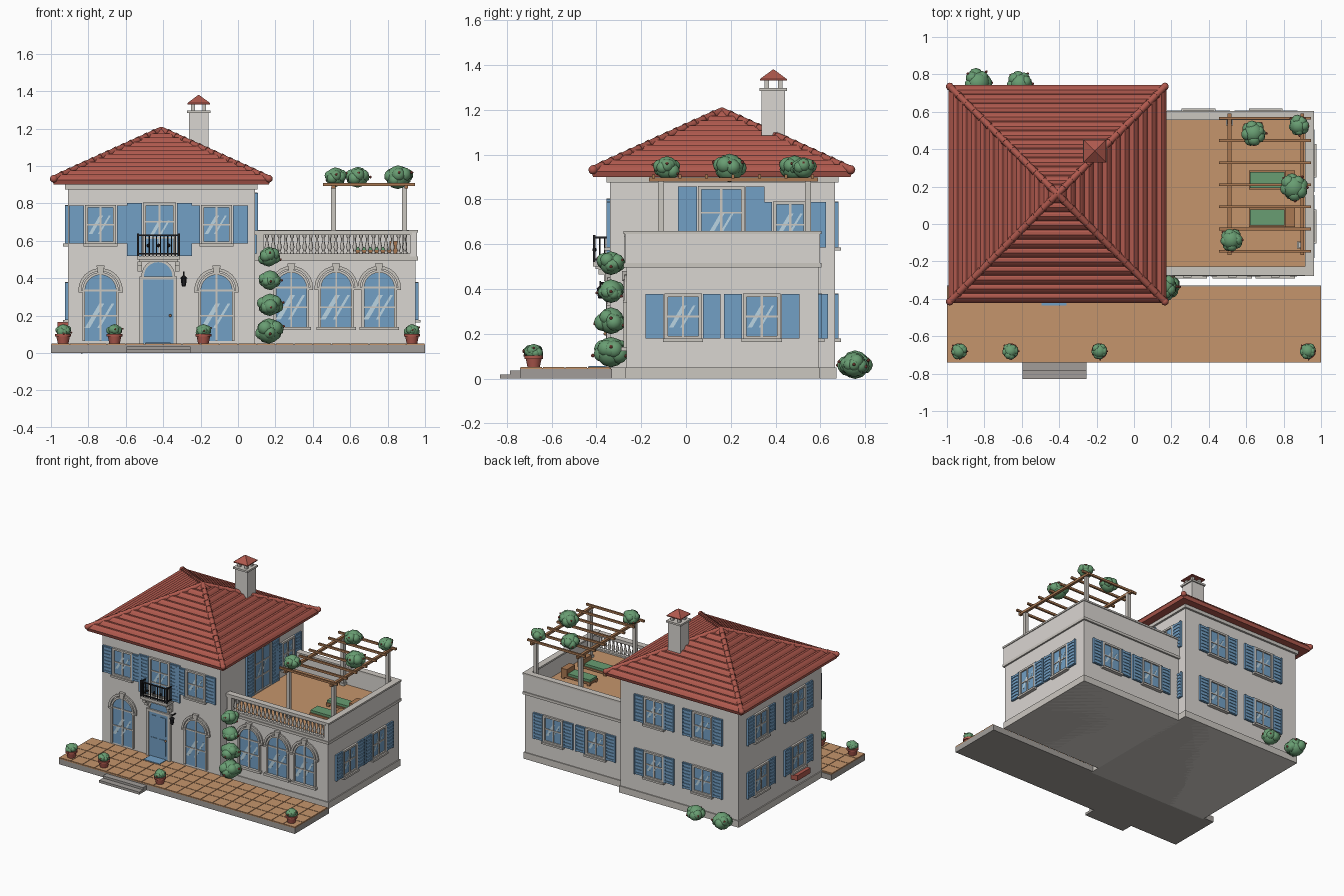
import bpy, bmesh, math, random
from mathutils import Matrix, Vector

if "Cube" in bpy.data.objects:
    bpy.data.objects.remove(bpy.data.objects["Cube"])
random.seed(4)
COL = dict(wall=(.70, .67, .64), trim=(.60, .57, .53), stone=(.36, .34, .32), roof_red=(.43, .10, .075),
           blue=(.17, .35, .56), glare=(.50, .66, .76), leaf=(.14, .34, .17), tile=(.56, .30, .15),
           iron=(.015, .015, .018), wood=(.40, .19, .085))
MATS = {}
for k, c in COL.items():
    MATS[k] = bpy.data.materials.new(k)
    MATS[k].diffuse_color = (*c, 1)


class Part:
    """Collects simple solids into one named, single-colour object."""
    def __init__(self, name, mat, M=Matrix()):
        self.name, self.mat, self.M, self.bm = name, mat, M, bmesh.new()

    def box(self, x0, x1, y0, y1, z0, z1):
        m = Matrix.Translation(((x0+x1)/2, (y0+y1)/2, (z0+z1)/2)) @ Matrix.Diagonal((x1-x0, y1-y0, z1-z0, 1))
        bmesh.ops.create_cube(self.bm, size=1, matrix=m)
        return self

    def prism(self, pts, y0, y1):
        a = [self.bm.verts.new((x, y0, z)) for x, z in pts]
        b = [self.bm.verts.new((x, y1, z)) for x, z in pts]
        self.bm.faces.new(a)
        self.bm.faces.new(b[::-1])
        for i in range(len(a)):
            j = (i+1) % len(a)
            self.bm.faces.new((a[i], b[i], b[j], a[j]))
        return self

    def rings(self, prof, x, y, n=8, turn=0.0):
        """Lathe of (radius, z) points; n=4 gives square pyramids."""
        loops = [[self.bm.verts.new((x+r*math.cos(turn+2*math.pi*i/n), y+r*math.sin(turn+2*math.pi*i/n), z))
                  for i in range(n)] for r, z in prof]
        for a, b in zip(loops, loops[1:]):
            for i in range(n):
                self.bm.faces.new((a[i], a[(i+1) % n], b[(i+1) % n], b[i]))
        self.bm.faces.new(loops[0][::-1])
        self.bm.faces.new(loops[-1])
        return self

    def rod(self, p, q, r, n=8):
        p, q = Vector(p), Vector(q)
        m = Matrix.Translation((p+q)/2) @ (q-p).to_track_quat('Z', 'Y').to_matrix().to_4x4()
        bmesh.ops.create_cone(self.bm, cap_ends=True, segments=n, radius1=r, radius2=r, depth=(q-p).length, matrix=m)
        return self

    def ball(self, c, r, sub=2):
        bmesh.ops.create_icosphere(self.bm, subdivisions=sub, radius=r, matrix=Matrix.Translation(c))
        return self

    def done(self, smooth=False):
        bmesh.ops.recalc_face_normals(self.bm, faces=self.bm.faces)
        me = bpy.data.meshes.new(self.name)
        self.bm.to_mesh(me)
        self.bm.free()
        me.materials.append(MATS[self.mat])
        ob = bpy.data.objects.new(self.name, me)
        ob.matrix_world = self.M
        bpy.context.collection.objects.link(ob)
        if smooth:
            bpy.ops.object.select_all(action='DESELECT')
            ob.select_set(True)
            bpy.context.view_layer.objects.active = ob
            bpy.ops.object.shade_smooth_by_angle(angle=math.radians(50))


def wall_frame(x, y, deg):  # local x runs along the wall, local -y points outwards
    return Matrix.Translation((x, y, 0)) @ Matrix.Rotation(math.radians(deg), 4, 'Z')


def glare(name, M, u, z, s):
    p = Part(name, 'glare', M)
    for d, w in ((-.25, .22), (.3, .12)):
        p.prism([(u+s*(d-.45), z-s*.55), (u+s*(d-.45+w), z-s*.55), (u+s*(d+.2+w), z+s*.55), (u+s*(d+.2), z+s*.55)], -.006, -.004)
    p.done()


def window(name, M, u, z0, z1, hw=.07, rows=2, sill=True, sh=.08):
    Part(name+'_glass', 'blue', M).box(u-hw, u+hw, -.005, .01, z0, z1).done()
    glare(name+'_glare', M, u, (z0+z1)/2, .09)
    f = Part(name+'_frame', 'trim', M)
    for s in (-1, 1):
        f.box(u+s*(hw+.006)-.008, u+s*(hw+.006)+.008, -.015, .01, z0-.014, z1+.014)
    f.box(u-hw, u+hw, -.015, .01, z1, z1+.014).box(u-hw, u+hw, -.015, .01, z0-.014, z0)
    f.box(u-.005, u+.005, -.011, .01, z0, z1)
    for i in range(1, rows):
        z = z0+(z1-z0)*i/rows
        f.box(u-hw, u+hw, -.010, .01, z-.004, z+.004)
    if sill:
        f.box(u-hw-.02, u+hw+.02, -.026, .01, z0-.026, z0-.012)
    f.done()
    p = Part(name+'_shutters', 'blue', M)
    for s in (-1, 1):
        c = u+s*(hw+.018+sh/2)
        p.box(c-sh/2, c+sh/2, -.010, .005, z0-.012, z1+.012)
        for e in (-1, 1):
            p.box(c+e*(sh/2-.005)-.005, c+e*(sh/2-.005)+.005, -.016, .0, z0-.012, z1+.012)
        n = round((z1-z0)/.026)
        for i in range(n+1):
            z = z0+(z1-z0)*i/n
            p.box(c-sh/2+.01, c+sh/2-.01, -.015, .0, z-.008, z+.006)
    p.done()


def arc(u, r, zs, n=12):
    return [(u+r*math.cos(math.pi*i/n), zs+r*math.sin(math.pi*i/n)) for i in range(n+1)]


def arch_band(p, u, r0, r1, zs, depth):
    a, b = arc(u, r0, zs), arc(u, r1, zs)
    for i in range(len(a)-1):
        p.prism([a[i], b[i], b[i+1], a[i+1]], -depth, .01)


def arch_window(name, M, u, z0, zs, r=.083, sill=False):
    Part(name+'_glass', 'blue', M).prism([(u-r, z0), (u+r, z0)]+arc(u, r, zs), -.005, .01).done()
    glare(name+'_glare', M, u, (z0+zs)/2, .12)
    f = Part(name+'_frame', 'trim', M)
    arch_band(f, u, r, r+.014, zs, .014)
    arch_band(f, u, r+.02, r+.036, zs, .010)
    for s in (-1, 1):
        f.box(u+s*(r+.007)-.007, u+s*(r+.007)+.007, -.014, .01, z0, zs)
        f.box(u+s*(r+.018)-.018, u+s*(r+.018)+.018, -.016, .01, zs-.012, zs)
    f.box(u-.005, u+.005, -.011, .01, z0, zs+r).box(u-r, u+r, -.010, .01, zs-.005, zs+.005)
    f.box(u-r, u+r, -.010, .01, (z0+zs)/2-.004, (z0+zs)/2+.004)
    f.prism([(u-.013, zs+r+.005), (u+.013, zs+r+.005), (u+.022, zs+r+.05), (u-.022, zs+r+.05)], -.02, .01)
    if sill:
        f.box(u-r-.025, u+r+.025, -.026, .01, z0-.018, z0)
    f.done()


def bush(name, x, y, z, r, flowers=4):
    p, fl = Part(name, 'leaf'), Part(name+'_flowers', 'roof_red')
    p.ball((x, y, z), r*.8)
    for i in range(9):
        a, h = i*2.4, random.uniform(-.45, .5)
        c = Vector((math.cos(a)*(1-h*h)**.5, math.sin(a)*(1-h*h)**.5, h*.85))
        p.ball(Vector((x, y, z))+c*r*.52, r*random.uniform(.38, .52))
        if i < flowers:
            fl.ball(Vector((x, y, z))+c*r*.98, r*.08+.002, 1)
    p.done(True)
    fl.done()


# main house body, plinth, cornice
Part('house_walls', 'wall').box(-.91, .09, -.34, .665, 0, .90).done()
Part('house_plinth', 'trim').box(-.918, .098, -.348, .673, 0, .05).done()
Part('house_cornice', 'trim').box(-.925, .105, -.355, .68, .875, .91).done()

# tiled hip roof: square rings with rounded courses
CX, CY, R2 = -.41, .16, math.sqrt(2)
prof = [(.50, .90), (.575, .90), (.583, .925)]
for i in range(12):
    for t in (0, .2, .5, .8):
        k = (i+t)/12
        prof.append((.58*(1-k), .928+.262*k+.016*math.sin(math.pi*t)))
prof.append((.004, 1.195))
Part('roof', 'roof_red').rings([(r*R2, z) for r, z in prof], CX, CY, 4, math.pi/4).done()
hip = Part('roof_hip_tiles', 'roof_red')
for sx in (-1, 1):
    for sy in (-1, 1):
        a, b = Vector((CX+sx*.575, CY+sy*.575, .932)), Vector((CX, CY, 1.193))
        hip.rod(a, b, .018).ball(a, .021)
        for i in range(1, 14):
            c = a.lerp(b, i/14)
            hip.rod(c, c+(b-a)*.012, .021)
hip.ball((CX, CY, 1.19), .02).done(True)

# chimney
cx, cy = -.21, .39
Part('chimney', 'wall').box(cx-.053, cx+.053, cy-.053, cy+.053, .98, 1.285).done()
p = Part('chimney_cap', 'trim').box(cx-.062, cx+.062, cy-.062, cy+.062, 1.283, 1.297)
for sx in (-1, 1):
    for sy in (-1, 1):
        p.box(cx+sx*.03-.01, cx+sx*.03+.01, cy+sy*.03-.01, cy+sy*.03+.01, 1.29, 1.335)
p.done()
Part('chimney_roof', 'roof_red').rings([(.06*R2, 1.33), (.06*R2, 1.337), (.003, 1.38)], cx, cy, 4, math.pi/4).done()

# side wing with parapet and deck
Part('wing_walls', 'wall').box(.08, .95, -.265, .592, 0, .50).done()
Part('wing_plinth', 'trim').box(.08, .957, -.272, .599, 0, .05).done()
Part('wing_cornice', 'trim').box(.085, .962, -.278, .605, .495, .515).done()
Part('deck_tiles', 'tile').box(.085, .925, -.24, .56, .51, .522).done()
Part('parapet', 'wall').box(.92, .957, -.272, .598, .51, .65).box(.085, .957, .562, .598, .51, .65).done()
Part('parapet_cap', 'trim').box(.914, .963, -.278, .604, .645, .658).box(.085, .963, .556, .604, .645, .658).done()
Part('balustrade_rails', 'trim').box(.085, .93, -.272, -.232, .51, .533).box(.085, .93, -.276, -.228, .632, .656) \
    .box(.098, .135, -.274, -.23, .51, .652).done()
p = Part('balusters', 'trim')
for i in range(23):
    p.rings([(.010, .53), (.010, .54), (.006, .545), (.013, .565), (.006, .60), (.006, .615), (.010, .62), (.010, .635)],
            .155+i*.0335, -.252)
p.done(True)

# front terrace with tiles and steps
Part('terrace_base', 'stone').box(-1, 1, -.74, -.33, 0, .042).done()
p = Part('terrace_tiles', 'tile').box(-1, 1, -.74, -.335, .04, .047)
for i in range(20):
    for j in range(4):
        p.box(-.998+i*.1, -.902+i*.1, -.738+j*.1, -.642+j*.1, .045, .051)
p.done()
Part('front_steps', 'stone').box(-.595, -.255, -.83, -.73, 0, .019).box(-.595, -.255, -.785, -.73, 0, .036).done()

# windows on every wall
front, right = wall_frame(0, -.34, 0), wall_frame(.09, 0, 90)
back, left = wall_frame(0, .665, 180), wall_frame(-.91, 0, -90)
wf, wr, wb = wall_frame(0, -.265, 0), wall_frame(.95, 0, 90), wall_frame(0, .592, 180)
for u in (-.735, -.115):
    window('front_upper_window', front, u, .597, .777)
    arch_window('front_arched_window', front, u, .065, .335)
window('balcony_door', front, -.42, .53, .79, .075, 3, False)
for u in (.285, .525, .755):
    arch_window('wing_arched_window', wf, u, .14, .35, .08, True)
window('deck_door', right, .157, .53, .845, .09, 3, False, .085)
window('side_upper_window', right, .465, .597, .777, .062)
window('side_lower_window', right, .465, .19, .365)
for z0, z1 in ((.19, .365), (.597, .777)):
    for u in (.2, .61):
        window('back_window', back, u, z0, z1)
    for u in (-.40, .05):
        window('left_window', left, u, z0, z1)
for u in (-.013, .338):
    window('wing_side_window', wr, u, .19, .365)
for u in (-.345, -.705):
    window('wing_back_window', wb, u, .19, .365)
Part('flower_box', 'roof_red', left).box(-.03, .13, -.055, 0, .125, .165).done()

# front door, fanlight, surround, mat
DX = -.427
p = Part('front_door', 'blue', front).box(DX-.082, DX+.082, -.012, .01, .05, .392)
for s in (-1, 1):
    for z0, z1 in ((.08, .2), (.23, .37)):
        p.box(DX+s*.038-.026, DX+s*.038+.026, -.016, 0, z0, z1)
p.prism(arc(DX, .078, .41), -.006, .01).done()
p = Part('door_surround', 'trim', front).box(DX-.1, DX+.1, -.018, .01, .392, .41)
for s in (-1, 1):
    p.box(DX+s*.091-.009, DX+s*.091+.009, -.018, .01, .05, .395)
arch_band(p, DX, .076, .09, .41, .014)
p.done()
Part('door_knob', 'wood').ball((DX+.065, -.36, .2), .008).done(True)
Part('door_mat', 'blue').box(-.495, -.36, -.435, -.355, .05, .056).done()

# balcony with brackets and iron railing
p = Part('balcony_slab', 'trim').box(-.54, -.31, -.415, -.34, .50, .52).box(-.53, -.32, -.405, -.34, .488, .50)
for x in (-.525, -.325):
    p.box(x-.013, x+.013, -.39, -.34, .465, .49).box(x-.011, x+.011, -.365, -.34, .435, .468)
p.done()
p = Part('balcony_railing', 'iron')
for z in (.532, .63):
    p.box(-.538, -.312, -.413, -.405, z-.004, z+.004)
    for x in (-.534, -.316):
        p.box(x-.004, x+.004, -.41, -.34, z-.004, z+.004)
for i in range(12):
    p.rod((-.534+i*.0198, -.409, .52), (-.534+i*.0198, -.409, .635), .0035, 6)
for x in (-.534, -.316):
    p.box(x-.006, x+.006, -.415, -.403, .52, .64).rod((x, -.385, .52), (x, -.385, .63), .0035, 6).rod((x, -.362, .52), (x, -.362, .63), .0035, 6)
for x in (-.48, -.425, -.37):
    p.ball((x, -.409, .575), .011, 1)
p.done()

# wall lantern
Part('lantern', 'iron').rod((-.29, -.34, .425), (-.29, -.385, .425), .005).rod((-.29, -.383, .40), (-.29, -.383, .435), .004) \
    .rings([(.008, .357), (.012, .363), (.016, .398), (.02, .40), (.004, .415)], -.29, -.383, 6).done()

# pergola on the deck
p = Part('pergola_posts', 'trim')
for x in (.51, .89):
    for y in (-.112, .545):
        p.box(x-.013, x+.013, y-.013, y+.013, .515, .885).box(x-.018, x+.018, y-.018, y+.018, .515, .54)
p.done()
p = Part('pergola_beams', 'wood')
for x in (.51, .9):
    p.box(x-.01, x+.01, -.165, .59, .88, .898)
for i in range(7):
    p.box(.455, .945, -.152+i*.1183, -.138+i*.1183, .894, .91)
p.done()

# deck loungers
for y in (.035, .235):
    p = Part('lounger_frame', 'wood').box(.615, .86, y-.05, y+.05, .535, .55).box(.81, .86, y-.05, y+.05, .54, .6)
    for x in (.63, .845):
        for s in (-1, 1):
            p.box(x-.01, x+.01, y+s*.04-.008, y+s*.04+.008, .52, .54)
    p.done()
    Part('lounger_cushion', 'leaf').box(.62, .805, y-.043, y+.043, .55, .568).done()

# potted plants on the terrace
for x in (-.935, -.66, -.185, .93):
    Part('plant_pot', 'roof_red').rings([(.028, .05), (.036, .088), (.043, .088), (.043, .102), (.03, .102)], x, -.68, 14).done(True)
    bush('pot_plant', x, -.68, .118, .046, 3)

# climbing vine, pergola vine and back shrubs
for x, z, r in ((.165, .515, .066), (.17, .39, .066), (.17, .258, .075), (.165, .118, .085)):
    bush('climbing_vine', x, -.335, z, r)
for x, y, r in ((.64, .485, .07), (.88, .525, .06), (.855, .195, .08), (.52, -.085, .066)):
    bush('pergola_vine', x, y, .94, r)
for x, y, r in ((-.835, .755, .08), (-.61, .75, .07)):
    bush('back_shrub', x, y, .062, r)

for m in bpy.data.materials:
    if m.users and not m.is_grease_pencil:
        m.use_nodes = True
        m.node_tree.nodes["Principled BSDF"].inputs["Base Color"].default_value = m.diffuse_color
